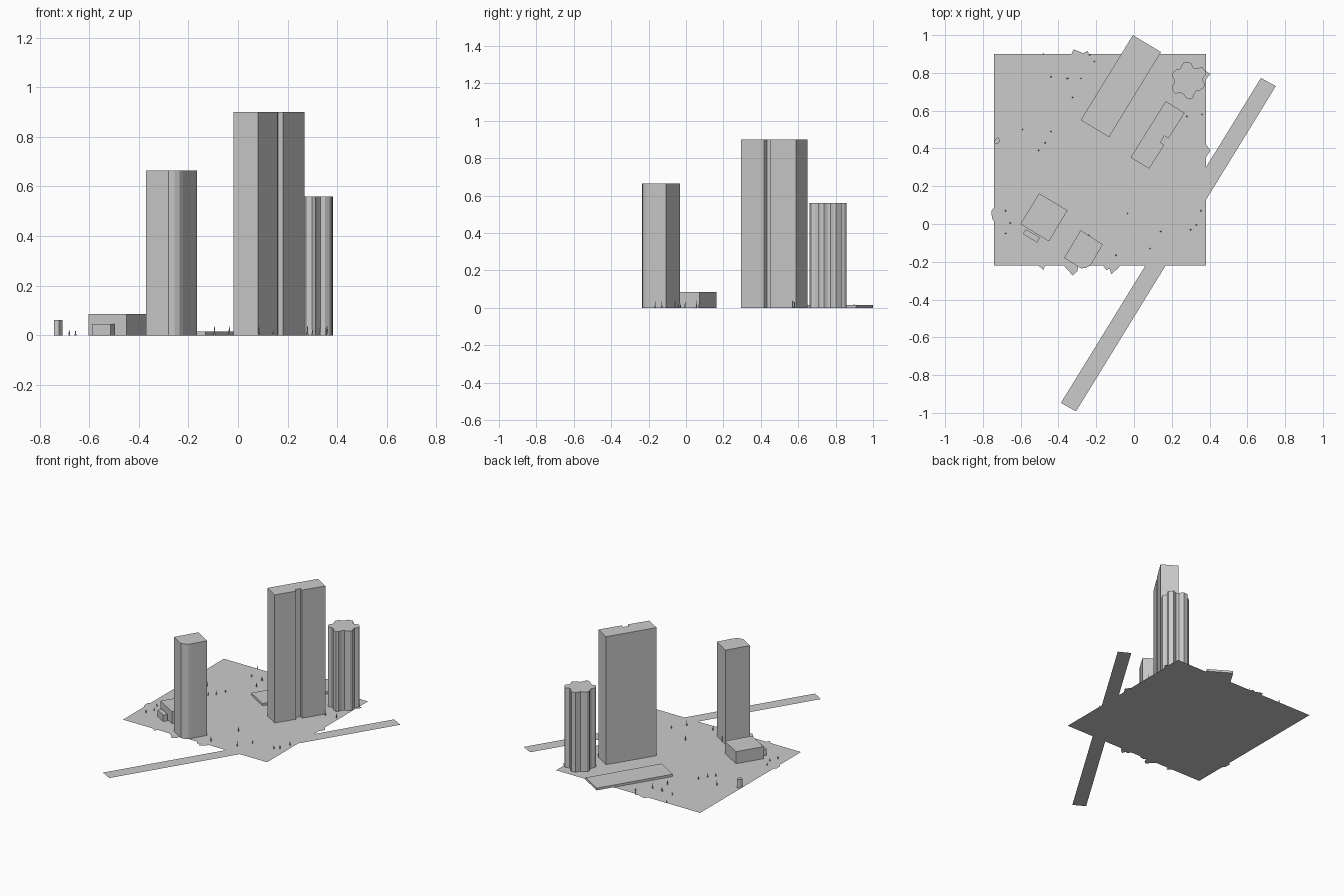
import bpy, bmesh, random

random.seed(4)


def add_object(name, bm):
    me = bpy.data.meshes.new(name)
    bm.to_mesh(me)
    bm.free()
    ob = bpy.data.objects.new(name, me)
    bpy.context.collection.objects.link(ob)
    return ob


def footprint(name, pts, height=0.0):
    """Flat polygon, or a closed prism when a height is given."""
    bm = bmesh.new()
    face = bm.faces.new([bm.verts.new((x, y, 0)) for x, y in pts])
    face.normal_update()
    if face.normal.z < 0:
        face.normal_flip()
    if height:
        top = bmesh.ops.extrude_face_region(bm, geom=[face], use_keep_orig=True)["geom"]
        verts = [g for g in top if isinstance(g, bmesh.types.BMVert)]
        bmesh.ops.translate(bm, verts=verts, vec=(0, 0, height))
        bmesh.ops.recalc_face_normals(bm, faces=bm.faces[:])
    return add_object(name, bm)


# site plane and the diagonal road
footprint("ground", [(-.74, -.22), (.38, -.22), (.38, .90), (-.74, .90)])
footprint("road", [(-.387, -.947), (-.307, -.992), (.751, .73), (.672, .773)])

# tall slab with a vertical recess on its front face
footprint("slab_tower", [(-.018, .352), (.08, .293), (.16, .418), (.139, .432),
                         (.161, .466), (.182, .452), (.268, .588), (.168, .65)], .90)

# mid tower with a rounded front corner
footprint("corner_tower", [(-.283, -.033), (-.165, -.108), (-.222, -.205), (-.235, -.222),
                           (-.255, -.232), (-.28, -.235), (-.37, -.18)], .665)

# fluted tower with lobed plan
footprint("fluted_tower", [(.262, .855), (.292, .857), (.304, .848), (.313, .828), (.33, .822),
                           (.36, .832), (.382, .803), (.38, .79), (.365, .772), (.366, .757),
                           (.377, .738), (.368, .72), (.35, .708), (.333, .708), (.32, .69),
                           (.312, .668), (.298, .66), (.275, .668), (.262, .687), (.245, .695),
                           (.218, .69), (.202, .71), (.202, .728), (.213, .745), (.213, .763),
                           (.2, .785), (.207, .805), (.225, .818), (.243, .822)], .56)

# low buildings
footprint("podium", [(-.006, 1.0), (.143, .91), (-.132, .46), (-.282, .55)], .016)
footprint("low_block", [(-.502, .162), (-.352, .072), (-.45, -.092), (-.602, 0)], .085)
footprint("annex", [(-.572, -.028), (-.497, -.072), (-.513, -.098), (-.588, -.053)], .046)
footprint("kiosk", [(-.735, .448), (-.72, .46), (-.708, .44), (-.722, .422), (-.742, .43)], .062)

# flat paving scraps that overhang the site edge
scraps = [
    [(-.53, -.2), (-.48, -.243), (-.465, -.2)],
    [(-.39, -.2), (-.325, -.272), (-.3, -.25), (-.29, -.2)],
    [(-.18, -.2), (-.145, -.245), (-.13, -.235), (-.12, -.265), (-.08, -.23), (-.07, -.2)],
    [(-.72, .11), (-.755, .07), (-.752, .03), (-.72, -.02)],
    [(.36, .45), (.405, .39), (.36, .32)],
    [(.36, .82), (.405, .795), (.36, .74)],
    [(-.34, .88), (-.32, .925), (-.27, .905), (-.245, .915), (-.23, .88)],
]
for i, pts in enumerate(scraps):
    footprint(f"paving_edge_{i + 1}", pts)

# small slender trees scattered over the site
spots = [(-.48, .9), (-.44, .78), (-.355, .77), (-.235, .895), (-.21, .86), (-.35, .77),
         (-.28, .77), (-.325, .67), (-.59, .5), (-.44, .49), (-.47, .43), (-.505, .39),
         (-.68, .07), (-.655, .005), (-.68, -.05), (-.035, .055), (-.24, -.06),
         (-.095, -.165), (.085, -.13), (.142, -.04), (.3, -.03), (.33, -.005), (.355, .07),
         (.28, .57), (.36, .58)]
bm = bmesh.new()
for x, y in spots:
    h = random.uniform(.015, .04)
    geom = bmesh.ops.create_cone(bm, cap_ends=True, segments=5, radius1=.004,
                                 radius2=.001, depth=h)
    bmesh.ops.translate(bm, verts=geom["verts"], vec=(x, y, h / 2))
add_object("trees", bm)
